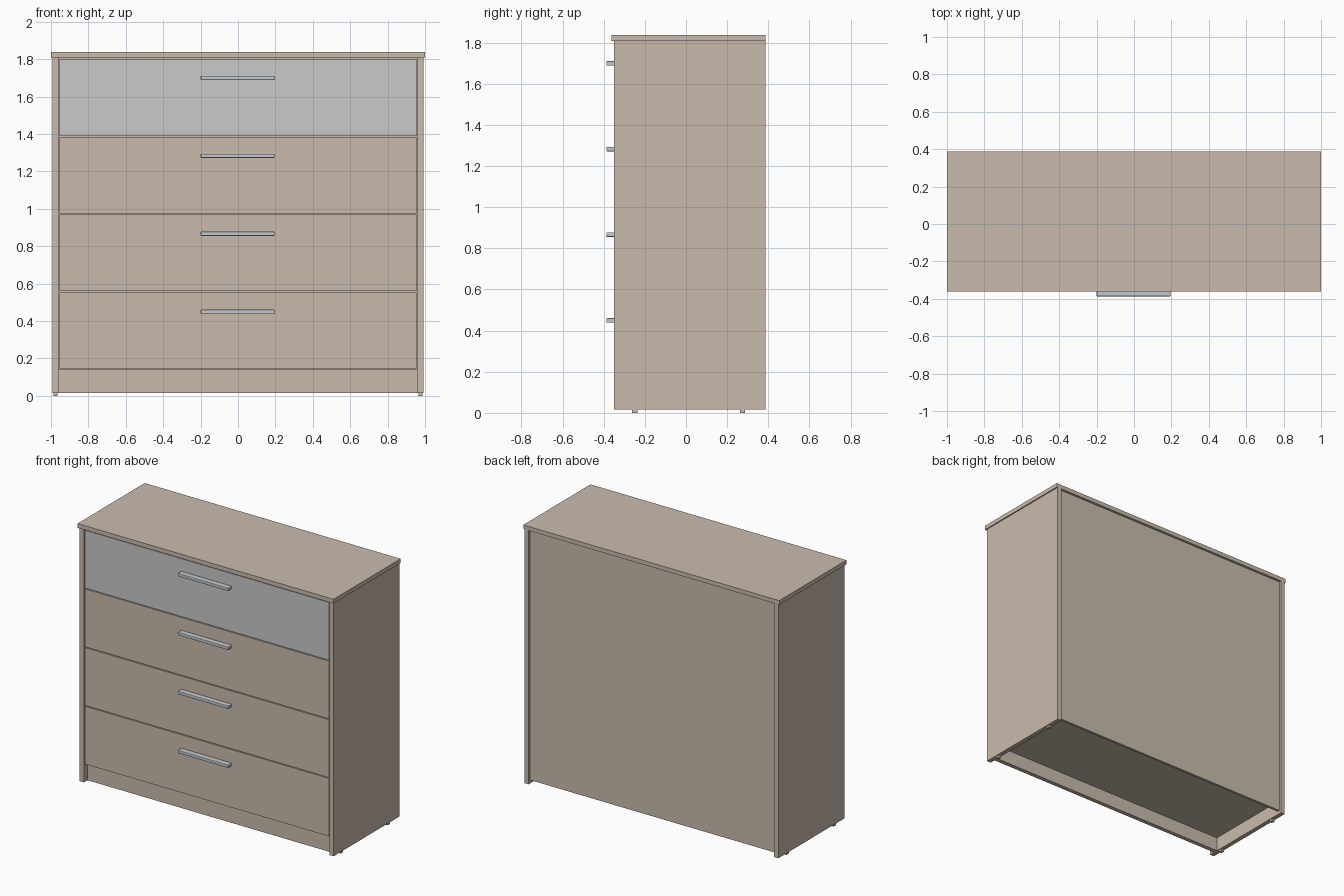
import bpy

cube = bpy.data.objects.get("Cube")
if cube:
    bpy.data.objects.remove(cube, do_unlink=True)


def make_material(name, rgb):
    mat = bpy.data.materials.new(name)
    mat.use_nodes = True
    mat.diffuse_color = (*rgb, 1)
    mat.node_tree.nodes["Principled BSDF"].inputs["Base Color"].default_value = (*rgb, 1)
    return mat


wood = make_material("pale wood", (0.59, 0.50, 0.42))
grey = make_material("light grey", (0.585, 0.585, 0.585))
metal = make_material("cool metal", (0.55, 0.58, 0.61))


def box(name, x, y, z, mat, bevel=0):
    """Box spanning the (low, high) ranges x, y and z."""
    spans = (x, y, z)
    bpy.ops.mesh.primitive_cube_add(size=1, location=[(a + b) / 2 for a, b in spans])
    obj = bpy.context.object
    obj.name = name
    obj.scale = [b - a for a, b in spans]
    bpy.ops.object.transform_apply(location=False, rotation=False, scale=True)
    obj.data.materials.append(mat)
    if bevel:
        mod = obj.modifiers.new("edge rounding", "BEVEL")
        mod.width = bevel
        mod.segments = 2
    return obj


FRONT, BACK = -0.35, 0.387
BASE, TOP = 0.016, 1.808
INNER = 0.96

# Carcass
box("top_board", (-1, 1), (-0.362, BACK), (TOP, 1.838), wood)
for side, s in (("left", 1), ("right", -1)):
    box(side + "_side", sorted((s * INNER, s * 0.992)), (FRONT, BACK), (BASE, TOP), wood)
    for end, y in (("front", -0.25), ("back", 0.275)):
        box(f"{side}_{end}_foot", sorted((s * 0.965, s * 0.987)),
            (y - 0.013, y + 0.013), (0, BASE), wood)
box("back_panel", (-INNER, INNER), (0.352, 0.37), (0.04, TOP), wood)
box("bottom_board", (-INNER, INNER), (-0.28, 0.352), (0.115, 0.14), wood)
box("plinth", (-INNER, INNER), (-0.31, -0.28), (BASE, 0.14), wood)

# Drawers with bar handles
PITCH = 0.4145
for i in range(4):
    low = 0.145 + i * PITCH
    box(f"drawer_front_{i + 1}", (-0.954, 0.954), (-0.346, -0.315),
        (low, low + PITCH - 0.006), grey if i == 3 else wood)
    z = 0.45 + i * 0.4165
    box(f"handle_{i + 1}", (-0.2, 0.195), (-0.387, -0.346),
        (z - 0.011, z + 0.011), metal, bevel=0.004)
